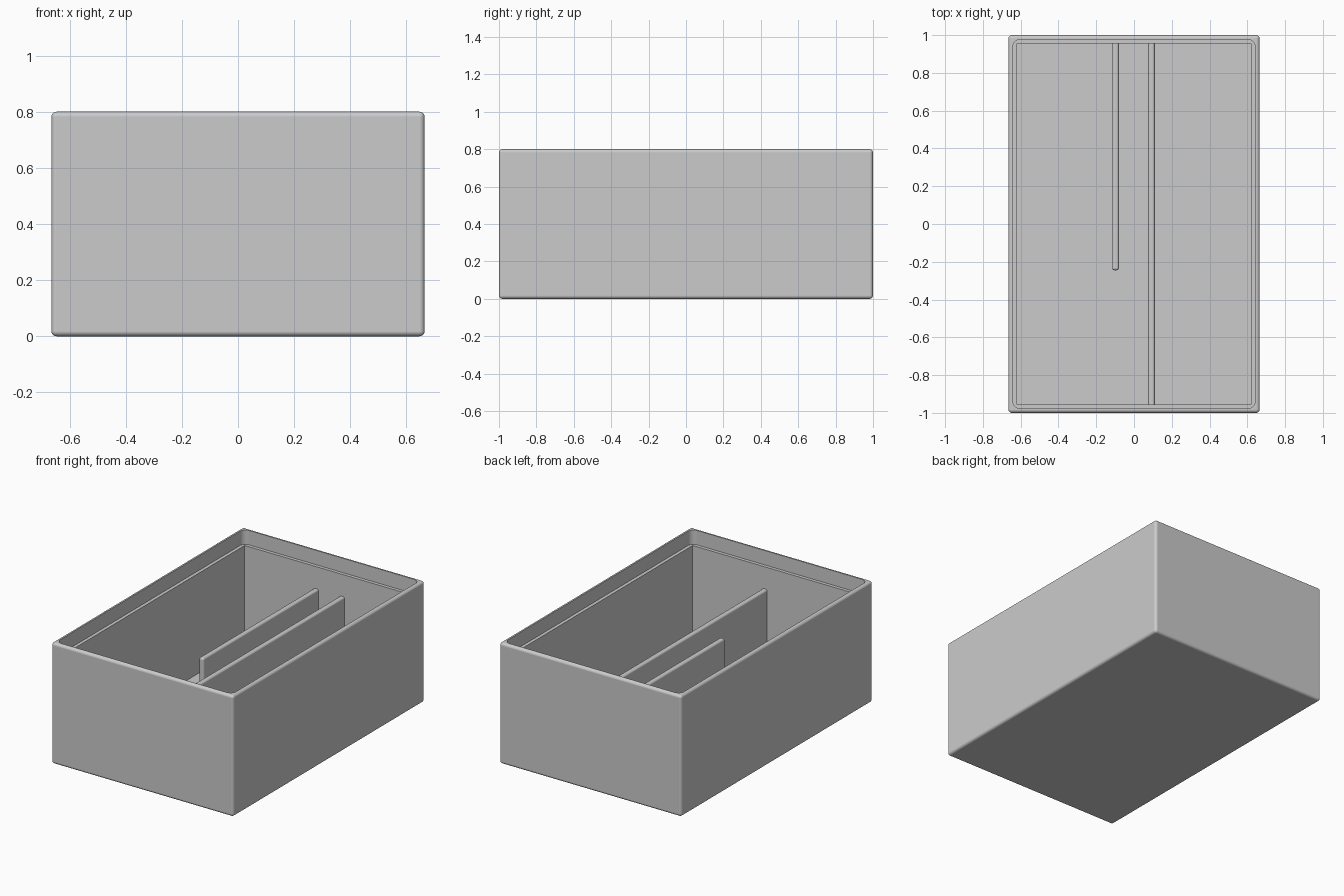
import bpy
import bmesh
import math

if "Cube" in bpy.data.objects:
    bpy.data.objects.remove(bpy.data.objects["Cube"], do_unlink=True)

# Single matte grey
grey = bpy.data.materials.new("light_grey")
grey.use_nodes = True
COLOR = (0.6, 0.6, 0.6, 1.0)
grey.diffuse_color = COLOR
grey.node_tree.nodes["Principled BSDF"].inputs["Base Color"].default_value = COLOR

HX, HY, H = 0.665, 1.0, 0.8       # outer half sizes and height
R = 0.018                         # outer fillet
FLOOR, LEDGE = 0.045, 0.705       # floor top, lid ledge
CX, CY = 0.62, 0.955              # cavity half sizes
SEG = 6


def finish(bm, name):
    bmesh.ops.remove_doubles(bm, verts=bm.verts, dist=1e-5)
    bmesh.ops.recalc_face_normals(bm, faces=bm.faces)
    mesh = bpy.data.meshes.new(name)
    bm.to_mesh(mesh)
    bm.free()
    mesh.materials.append(grey)
    obj = bpy.data.objects.new(name, mesh)
    bpy.context.collection.objects.link(obj)
    bpy.ops.object.select_all(action='DESELECT')
    obj.select_set(True)
    bpy.context.view_layer.objects.active = obj
    bpy.ops.object.shade_smooth_by_angle(angle=math.radians(30))
    normals = obj.modifiers.new("flat_panels", 'WEIGHTED_NORMAL')
    normals.keep_sharp = True
    return obj


def ring(bm, hx, hy, r, z):
    """Rounded rectangle of vertices; r = 0 gives square corners."""
    verts = []
    for k, (sx, sy) in enumerate([(1, 1), (-1, 1), (-1, -1), (1, -1)]):
        for i in range(SEG + 1):
            a = (k + i / SEG) * math.pi / 2
            verts.append(bm.verts.new((sx * (hx - r) + r * math.cos(a),
                                       sy * (hy - r) + r * math.sin(a), z)))
    return verts


# Box: outer fillets, rim, lid recess, ledge, cavity, floor
levels = []
for i in range(SEG + 1):
    t = i / SEG * math.pi / 2
    s = R * math.sin(t)
    levels.append((HX - R + s, HY - R + s, s, R - R * math.cos(t)))
levels += [(hx, hy, r, H - z) for hx, hy, r, z in reversed(levels)]
levels += [(0.642, 0.977, 0.04, H), (0.642, 0.977, 0.04, LEDGE),
           (CX, CY, 0, LEDGE), (CX, CY, 0, FLOOR)]

bm = bmesh.new()
rings = [ring(bm, *level) for level in levels]
for lower, upper in zip(rings, rings[1:]):
    n = len(lower)
    for i in range(n):
        j = (i + 1) % n
        bm.faces.new((lower[i], lower[j], upper[j], upper[i]))
bm.faces.new(rings[0])
bm.faces.new(rings[-1])
finish(bm, "box_shell")


# Dividers: thin walls with rounded free edges, ends sunk into the shell
def divider(name, x, y0, y1, top=0.56, width=0.035):
    bottom = FLOOR - 0.01
    bm = bmesh.new()
    bmesh.ops.create_cube(bm, size=1)
    for v in bm.verts:
        v.co = (x + v.co.x * width, y1 if v.co.y > 0 else y0,
                top if v.co.z > 0 else bottom)

    def hidden(edge):
        a, b = (v.co for v in edge.verts)
        return ((a.z == b.z and a.z < top - 0.1)
                or (abs(a.y - b.y) < 1e-6 and abs(a.y) > CY))

    edges = [e for e in bm.edges if not hidden(e)]
    bmesh.ops.bevel(bm, geom=edges, offset=0.013, segments=5,
                    profile=0.5, affect='EDGES', clamp_overlap=True)
    finish(bm, name)


divider("short_divider", -0.0975, -0.245, CY + 0.01)
divider("long_divider", 0.0925, -CY - 0.01, CY + 0.01)
